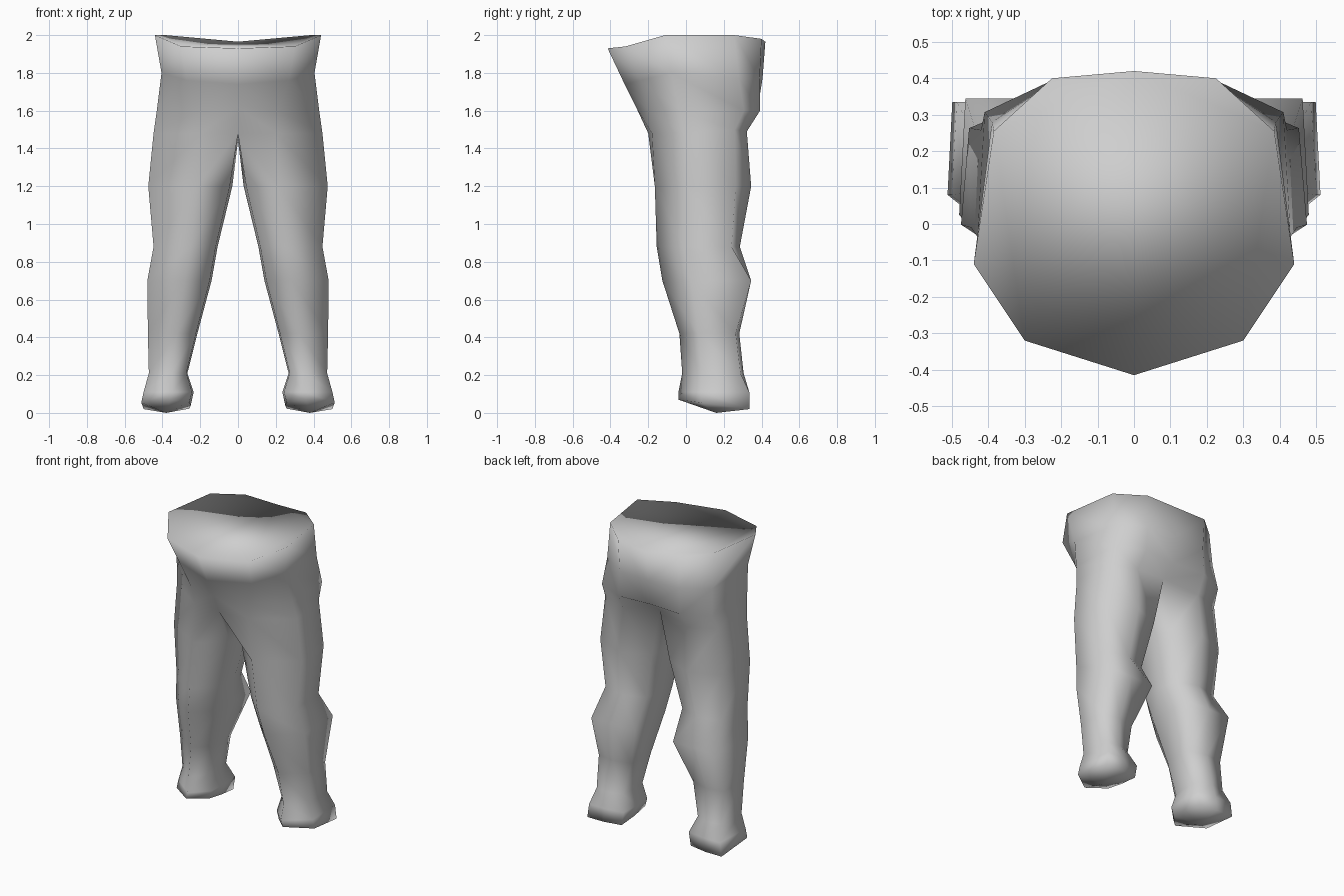
import bpy, bmesh

if "Cube" in bpy.data.objects:
    bpy.data.objects.remove(bpy.data.objects["Cube"])

grey = bpy.data.materials.new("plain grey")
grey.diffuse_color = (0.62, 0.62, 0.62, 1)
grey.use_nodes = True
grey.node_tree.nodes["Principled BSDF"].inputs["Base Color"].default_value = grey.diffuse_color

# Half pelvis: open rings from front centre, round the hip, to back centre
pelvis = [
    [(0, -.415, 1.93), (.3, -.32, 1.94), (.44, -.11, 2), (.385, .255, 2), (.225, .4, 1.98), (0, .42, 1.965)],
    [(0, -.325, 1.74), (.27, -.24, 1.76), (.405, -.08, 1.8), (.39, .28, 1.77), (.22, .39, 1.77), (0, .405, 1.77)],
    [(0, -.265, 1.62), (.21, -.2, 1.6), (.43, -.035, 1.6), (.41, .307, 1.6), (.23, .392, 1.6), (0, .378, 1.6)],
    [(0, -.2, 1.48), (.2, -.18, 1.48), (.447, -.01, 1.48), (.42, .258, 1.5), (.24, .322, 1.49), (0, .28, 1.53)],
]
crotch = (.002, .08, 1.44)

# Leg levels: z, inner x, outer x, front y, back y,
# then how far back the outer and inner rear corners reach
levels = [
    (1.2, .03, .475, -.165, .345, .84, .85),
    (.88, .108, .447, -.155, .285, .9, .87),
    (.7, .14, .48, -.125, .345, 1, .99),
    (.42, .215, .477, -.035, .282, .94, .9),
    (.21, .268, .472, -.02, .305, .95, .9),
    (.11, .235, .5, -.04, .335, 1, .95),
    (.045, .25, .512, -.04, .335, 1, .95),
]


def leg_ring(z, xi, xo, yf, yb, outer, inner, tilt=0.0):
    w, d = xo - xi, yb - yf
    pts = [(.03, .28), (.42, 0), (1, .32), (.95, outer), (.5, 1),
           (.55 * (1 - inner), inner), (0, .6)]
    return [(xi + u * w, yf + v * d, z + tilt * (.5 - v)) for u, v in pts]


bm = bmesh.new()


def add(points):
    return [bm.verts.new(p) for p in points]


def bridge(a, b, closed):
    n = len(a)
    for i in range(n if closed else n - 1):
        j = (i + 1) % n
        bm.faces.new((a[i], a[j], b[j], b[i]))


# Pelvis wall and waist cap
rings = [add(r) for r in pelvis]
for a, b in zip(rings, rings[1:]):
    bridge(a, b, False)
bm.faces.new(rings[0])

# Leg and foot
prev = rings[-1] + add([(0, crotch[1], crotch[2])])
for i, level in enumerate(levels):
    ring = add(leg_ring(*level, tilt=.05 if i == len(levels) - 1 else 0))
    bridge(prev, ring, True)
    prev = ring

# Sole with a low point
sole = bm.verts.new((.38, .16, 0))
for i in range(len(prev)):
    bm.faces.new((prev[i], prev[(i + 1) % len(prev)], sole))

bmesh.ops.recalc_face_normals(bm, faces=bm.faces[:])
# The waist cap must face upward, and the rest follow it
cap = max(bm.faces, key=lambda f: f.calc_center_median().z)
if cap.normal.z < 0:
    bmesh.ops.reverse_faces(bm, faces=bm.faces[:])
for f in bm.faces:
    f.smooth = True

mesh = bpy.data.meshes.new("legs")
bm.to_mesh(mesh)
bm.free()
mesh.materials.append(grey)
legs = bpy.data.objects.new("legs_and_pelvis", mesh)
bpy.context.collection.objects.link(legs)

# Mirror to the other side, welded on the centre line
mirror = legs.modifiers.new("mirror", "MIRROR")
mirror.use_axis[0] = True
mirror.use_mirror_merge = True
mirror.merge_threshold = 0.001
